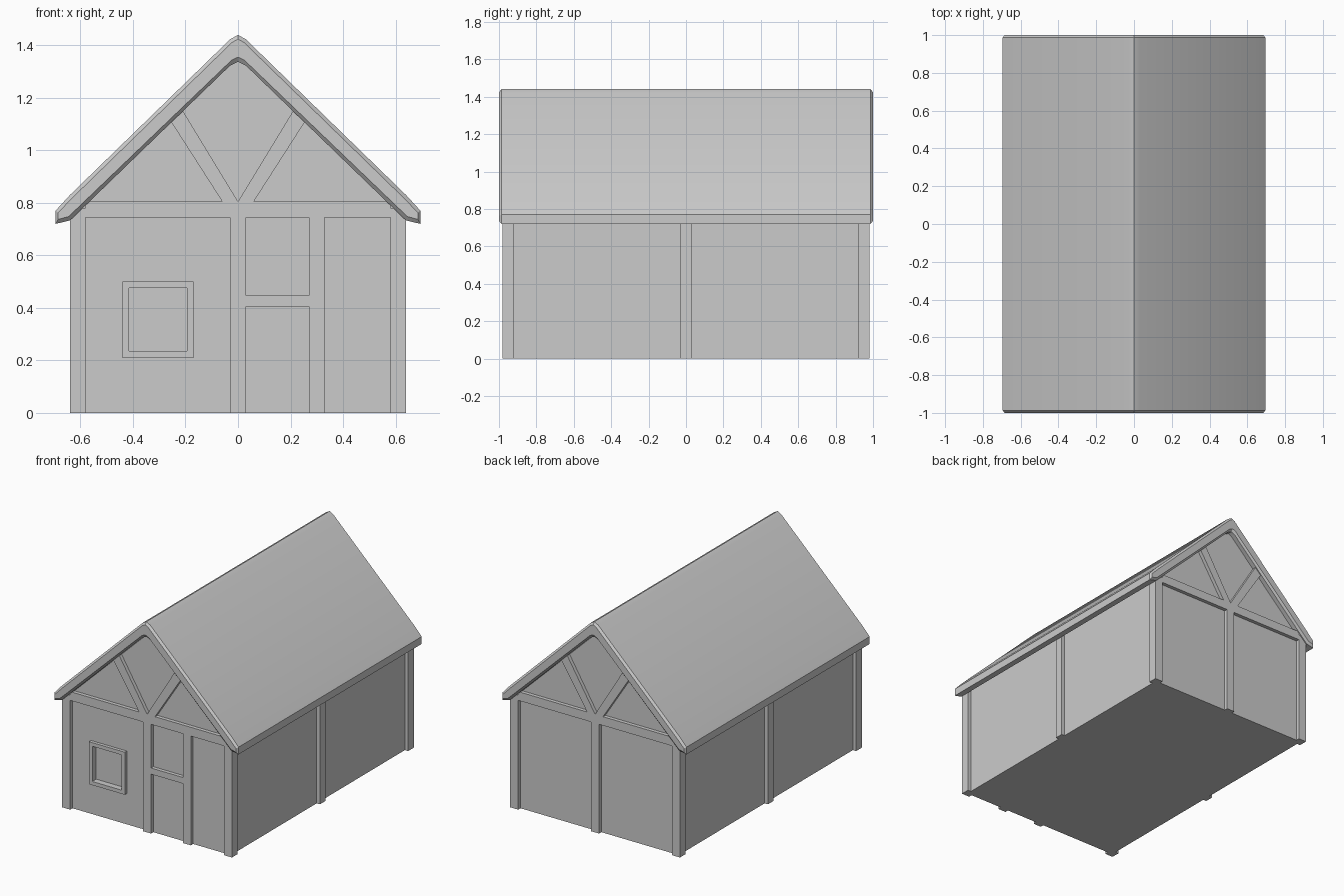
import bpy, bmesh

if "Cube" in bpy.data.objects:
    bpy.data.objects.remove(bpy.data.objects["Cube"])

WX, WY = 0.615, 0.955      # wall planes
PX, PY = 0.64, 0.98        # outer planes of the timber


def loft(name, rings):
    """Closed solid through matching (y, xz-profile) rings."""
    bm = bmesh.new()
    loops = [[bm.verts.new((x, y, z)) for x, z in prof] for y, prof in rings]
    for a, b in zip(loops, loops[1:]):
        for i in range(len(a)):
            j = (i + 1) % len(a)
            bm.faces.new((a[i], a[j], b[j], b[i]))
    bm.faces.new(loops[0])
    bm.faces.new(loops[-1])
    bmesh.ops.recalc_face_normals(bm, faces=bm.faces)
    me = bpy.data.meshes.new(name)
    bm.to_mesh(me)
    bm.free()
    ob = bpy.data.objects.new(name, me)
    bpy.context.collection.objects.link(ob)
    return ob


def prism(name, prof, y0, y1):
    return loft(name, [(y0, prof), (y1, prof)])


def box(name, x0, x1, y0, y1, z0, z1):
    return prism(name, [(x0, z0), (x1, z0), (x1, z1), (x0, z1)], y0, y1)


def mirrored(half):
    """Complete a right-hand half profile across x = 0."""
    return half + [(-x, z) for x, z in reversed(half) if x > 0]


# Walls, with a recess for the window
walls = prism("walls", mirrored([(WX, 0), (WX, 0.79), (0, 1.38)]), -WY, WY)
cutter = box("window_cutter", -0.415, -0.195, -1.1, -0.935, 0.235, 0.475)
cutter.hide_render = True
cutter.hide_set(True)
cut = walls.modifiers.new("window_recess", 'BOOLEAN')
cut.operation = 'DIFFERENCE'
cut.solver = 'EXACT'
cut.object = cutter

# Roof shell with chamfered gable ends
outer = [(0.03, 1.423), (0.64, 0.83), (0.695, 0.77), (0.695, 0.72), (0.64, 0.733), (0.03, 1.323)]
inset = [(0.024, 1.41), (0.63, 0.82), (0.685, 0.763), (0.685, 0.737), (0.645, 0.748), (0.024, 1.344)]


def roof_ring(half, top, low):
    return [(0, top)] + half + [(0, low)] + [(-x, z) for x, z in reversed(half)]


full, small = roof_ring(outer, 1.44, 1.338), roof_ring(inset, 1.424, 1.355)
roof = loft("roof", [(-1.0, small), (-0.987, full), (0.987, full), (1.0, small)])
bpy.context.view_layer.objects.active = roof
roof.select_set(True)
bpy.ops.object.shade_smooth_by_angle(angle=0.5)

# Corner posts and side posts
for sx, side in ((-1, "left"), (1, "right")):
    xs = sorted((sx * 0.58, sx * PX))
    for sy, end in ((-1, "front"), (1, "back")):
        ys = sorted((sy * 0.92, sy * PY))
        box(f"corner_post_{end}_{side}", *xs, *ys, 0, 0.78)
    box(f"side_post_{side}", *xs, -0.03, 0.03, 0, 0.78)

# Gable timber on both ends: centre post, tie beam, V braces
for sy, end in ((-1, "front"), (1, "back")):
    ys = sorted((sy * 0.93, sy * PY))
    box(f"centre_post_{end}", -0.03, 0.03, *ys, 0, 0.745)
    box(f"tie_beam_{end}", -0.58, 0.58, *ys, 0.745, 0.805)
    for sx, side in ((-1, "left"), (1, "right")):
        brace = [(0, 0.805), (0.06, 0.805), (0.28, 1.148), (0.225, 1.175)]
        prism(f"brace_{end}_{side}", [(sx * x, z) for x, z in brace], *ys)

# Door post and door rail
box("door_post", 0.27, 0.33, -PY, -0.93, 0, 0.745)
box("door_rail", 0.03, 0.27, -PY, -0.93, 0.405, 0.447)

# Window frame
fy = (-0.977, -0.94)
box("window_frame_left", -0.44, -0.415, *fy, 0.21, 0.50)
box("window_frame_right", -0.195, -0.17, *fy, 0.21, 0.50)
box("window_frame_bottom", -0.415, -0.195, *fy, 0.21, 0.235)
box("window_frame_top", -0.415, -0.195, *fy, 0.475, 0.50)
